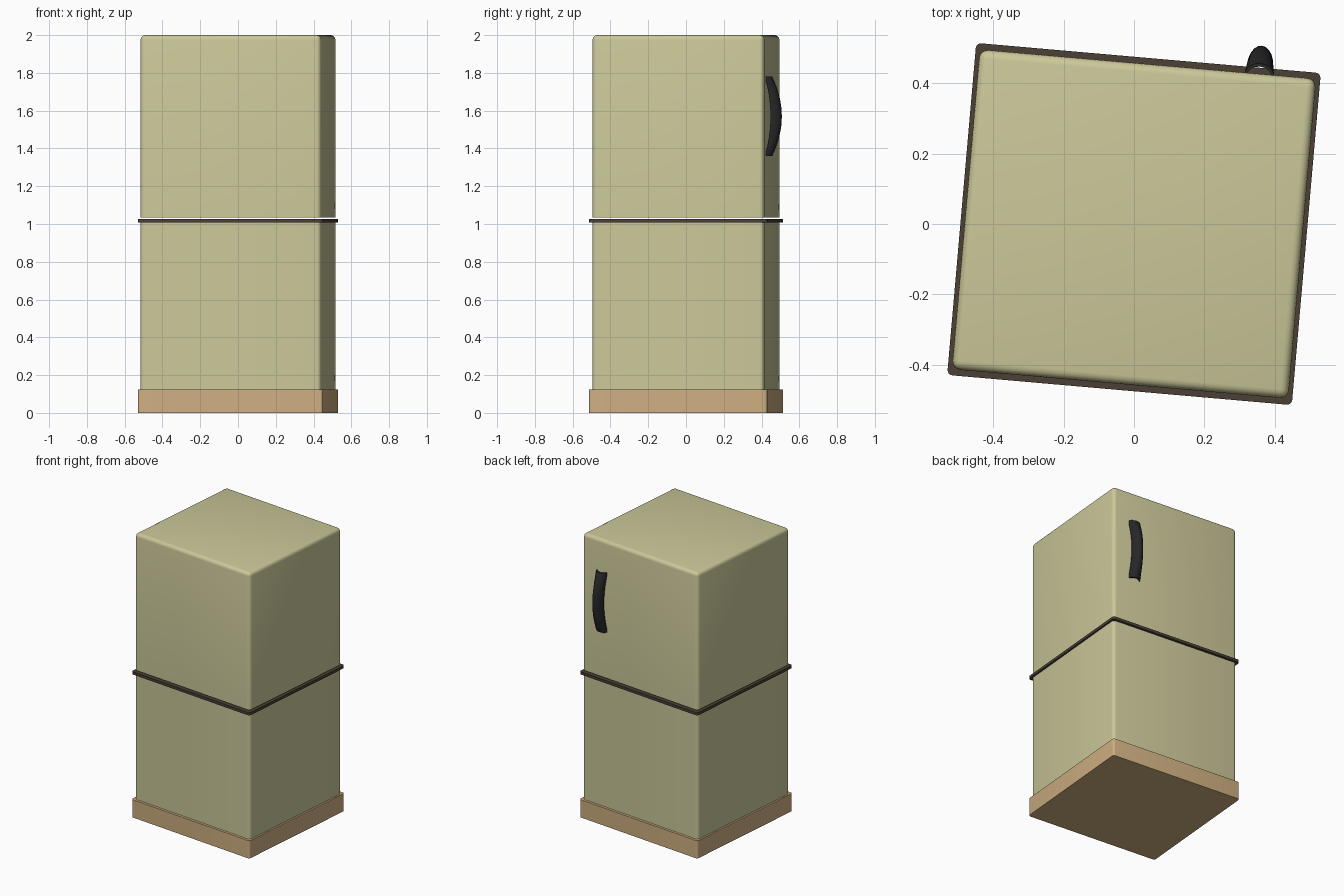
import bpy, bmesh, math

if "Cube" in bpy.data.objects:
    bpy.data.objects.remove(bpy.data.objects["Cube"])

TURN = math.radians(-5)   # whole cabinet is turned slightly about z


def material(name, rgb):
    m = bpy.data.materials.new(name)
    m.diffuse_color = (*rgb, 1)
    m.use_nodes = True
    m.node_tree.nodes["Principled BSDF"].inputs["Base Color"].default_value = m.diffuse_color
    return m


cream = material("cream", (0.60, 0.58, 0.32))
tan = material("tan", (0.62, 0.43, 0.22))
brown = material("dark_brown", (0.07, 0.05, 0.035))
black = material("black", (0.02, 0.02, 0.022))


def finish(name, bm, mat):
    bmesh.ops.recalc_face_normals(bm, faces=bm.faces)
    me = bpy.data.meshes.new(name)
    bm.to_mesh(me)
    bm.free()
    ob = bpy.data.objects.new(name, me)
    bpy.context.collection.objects.link(ob)
    me.materials.append(mat)
    ob.rotation_euler.z = TURN
    bpy.ops.object.select_all(action='DESELECT')
    ob.select_set(True)
    bpy.context.view_layer.objects.active = ob
    bpy.ops.object.shade_smooth_by_angle(angle=math.radians(40))
    return ob


def box(name, w, d, z0, z1, r, mat, round_top=False):
    """Box with rounded upright edges and, optionally, a rounded top rim."""
    bm = bmesh.new()
    bmesh.ops.create_cube(bm, size=1)
    for v in bm.verts:
        v.co = (v.co.x * w, v.co.y * d, z1 if v.co.z > 0 else z0)
    edges = []
    for e in bm.edges:
        a, b = (v.co.z for v in e.verts)
        if abs(a - b) > 1e-4 or (round_top and a == z1):
            edges.append(e)
    bmesh.ops.bevel(bm, geom=edges, offset=r, segments=4, profile=0.5,
                    affect='EDGES')
    return finish(name, bm, mat)


# Plinth, lower cabinet, divider strip, upper cabinet
box("base_plinth", 0.984, 0.948, 0.0, 0.125, 0.015, tan)
box("lower_cabinet", 0.960, 0.913, 0.125, 1.008, 0.022, cream)
box("divider_strip", 0.984, 0.948, 1.008, 1.027, 0.015, brown)
box("upper_cabinet", 0.960, 0.913, 1.035, 2.0, 0.025, cream, round_top=True)

# Bowed door handle with a crescent cross-section, on the back face
bm = bmesh.new()
rings = []
STEPS, ARC = 16, 10
for i in range(STEPS + 1):
    t = 2 * i / STEPS - 1
    bow = 1 - t * t
    tip_y = 0.450 + 0.030 * bow
    outer = 0.036 + 0.021 * bow
    inner = 0.027 + 0.001 * bow
    half = 0.043 - 0.006 * bow
    ring = []
    for k in range(ARC + 1):
        a = math.pi * k / ARC
        ring.append((half * math.cos(a), outer * math.sin(a)))
    for k in range(ARC - 1, 0, -1):
        a = math.pi * k / ARC
        ring.append((half * 0.82 * math.cos(a), inner * math.sin(a)))
    rings.append([bm.verts.new((0.318 + x, tip_y + y, 1.57 + 0.21 * t))
                  for x, y in ring])
for low, high in zip(rings, rings[1:]):
    n = len(low)
    for k in range(n):
        bm.faces.new((low[k], low[(k + 1) % n], high[(k + 1) % n], high[k]))
bm.faces.new(rings[0])
bm.faces.new(rings[-1])
finish("door_handle", bm, black)
